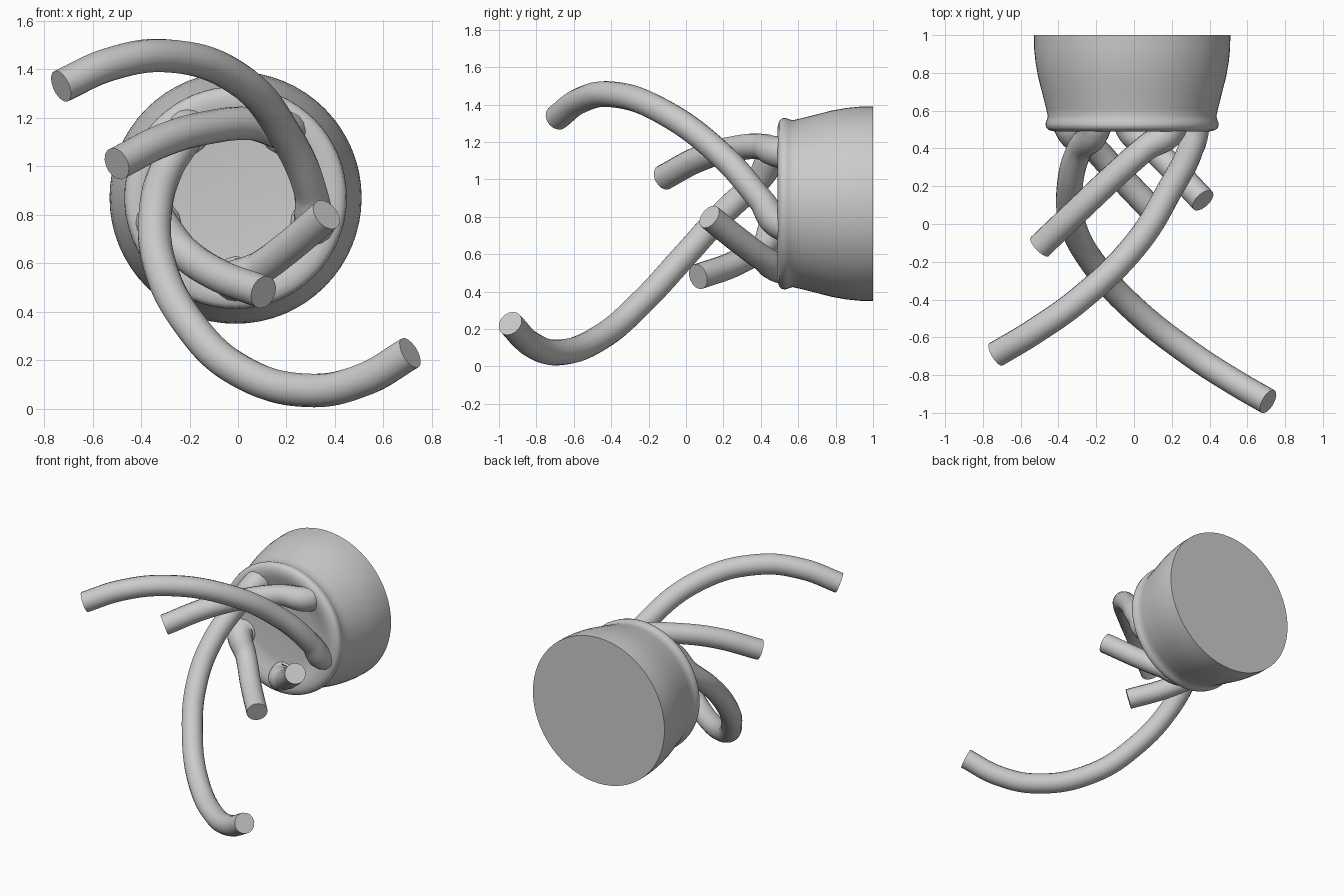
import bpy, bmesh, math

if "Cube" in bpy.data.objects:
    bpy.data.objects.remove(bpy.data.objects["Cube"])

CX, CZ, R = -0.01, 0.87, 0.34   # base axis (along y) and ring radius of the roots


def activate(ob):
    bpy.ops.object.select_all(action='DESELECT')
    ob.select_set(True)
    bpy.context.view_layer.objects.active = ob


def lathe_y(name, profile, segs=64):
    """Revolve (radius, y) points around the base axis; ends are closed."""
    bm = bmesh.new()
    rings = []
    for r, y in profile:
        rings.append([bm.verts.new((CX + r * math.cos(2 * math.pi * i / segs), y,
                                    CZ + r * math.sin(2 * math.pi * i / segs)))
                      for i in range(segs)])
    for a, b in zip(rings, rings[1:]):
        for i in range(segs):
            j = (i + 1) % segs
            bm.faces.new((a[i], a[j], b[j], b[i]))
    bm.faces.new(rings[0])
    bm.faces.new(rings[-1])
    bmesh.ops.recalc_face_normals(bm, faces=bm.faces)
    me = bpy.data.meshes.new(name)
    bm.to_mesh(me)
    bm.free()
    ob = bpy.data.objects.new(name, me)
    bpy.context.collection.objects.link(ob)
    activate(ob)
    bpy.ops.object.shade_smooth_by_angle(angle=math.radians(40))
    return ob


def tentacle(name, root_angle, path):
    """Round tube from a flared root on the base ring out to a flat tip."""
    a = math.radians(root_angle)
    rx, rz = CX + R * math.cos(a), CZ + R * math.sin(a)
    pts = [(rx, 0.55, rz, 1.5), (rx, 0.50, rz, 1.22)] + [(*p, 1.0) for p in path]
    cu = bpy.data.curves.new(name, 'CURVE')
    cu.dimensions = '3D'
    cu.bevel_depth = 0.069
    cu.bevel_resolution = 6
    cu.resolution_u = 10
    cu.use_fill_caps = True
    sp = cu.splines.new('BEZIER')
    sp.bezier_points.add(len(pts) - 1)
    for bp, (x, y, z, r) in zip(sp.bezier_points, pts):
        bp.co = (x, y, z)
        bp.radius = r
        bp.handle_left_type = bp.handle_right_type = 'AUTO'
    ob = bpy.data.objects.new(name, cu)
    bpy.context.collection.objects.link(ob)
    activate(ob)
    bpy.ops.object.convert(target='MESH')
    ob = bpy.context.object
    # weld the caps to the tube
    bm = bmesh.new()
    bm.from_mesh(ob.data)
    bmesh.ops.remove_doubles(bm, verts=bm.verts, dist=0.0005)
    bmesh.ops.recalc_face_normals(bm, faces=bm.faces)
    bm.to_mesh(ob.data)
    bm.free()
    bpy.ops.object.shade_smooth_by_angle(angle=math.radians(40))


# Bell-shaped base with a lip and a shallow dished front
lathe_y("base", [(0.52, 1.0), (0.519, 0.93), (0.512, 0.86), (0.498, 0.78),
                 (0.475, 0.69), (0.455, 0.61), (0.446, 0.57), (0.452, 0.55),
                 (0.459, 0.53), (0.455, 0.51), (0.44, 0.497), (0.41, 0.49),
                 (0.37, 0.495), (0.33, 0.51), (0.28, 0.525), (0.24, 0.53)])

# Long tentacles
tentacle("upper_long_tentacle", -18,
         [(0.30, 0.40, 0.89), (0.20, 0.20, 1.12), (0.0, -0.12, 1.36),
          (-0.29, -0.40, 1.455), (-0.53, -0.57, 1.42), (-0.73, -0.69, 1.33)])
tentacle("lower_long_tentacle", 126,
         [(-0.29, 0.39, 1.00), (-0.34, 0.20, 0.82), (-0.325, 0.0, 0.60),
          (-0.20, -0.23, 0.35), (0.0, -0.45, 0.16), (0.29, -0.68, 0.075),
          (0.52, -0.83, 0.12), (0.71, -0.94, 0.23)])

# Short tentacles
tentacle("upper_short_tentacle", 54,
         [(0.06, 0.40, 1.175), (-0.12, 0.24, 1.16),
          (-0.30, 0.07, 1.11), (-0.50, -0.12, 1.01)])
tentacle("right_short_tentacle", 270,
         [(0.09, 0.41, 0.58), (0.20, 0.30, 0.66), (0.365, 0.125, 0.80)])
tentacle("lower_short_tentacle", 198,
         [(-0.23, 0.42, 0.65), (-0.09, 0.27, 0.555), (0.105, 0.065, 0.48)])
